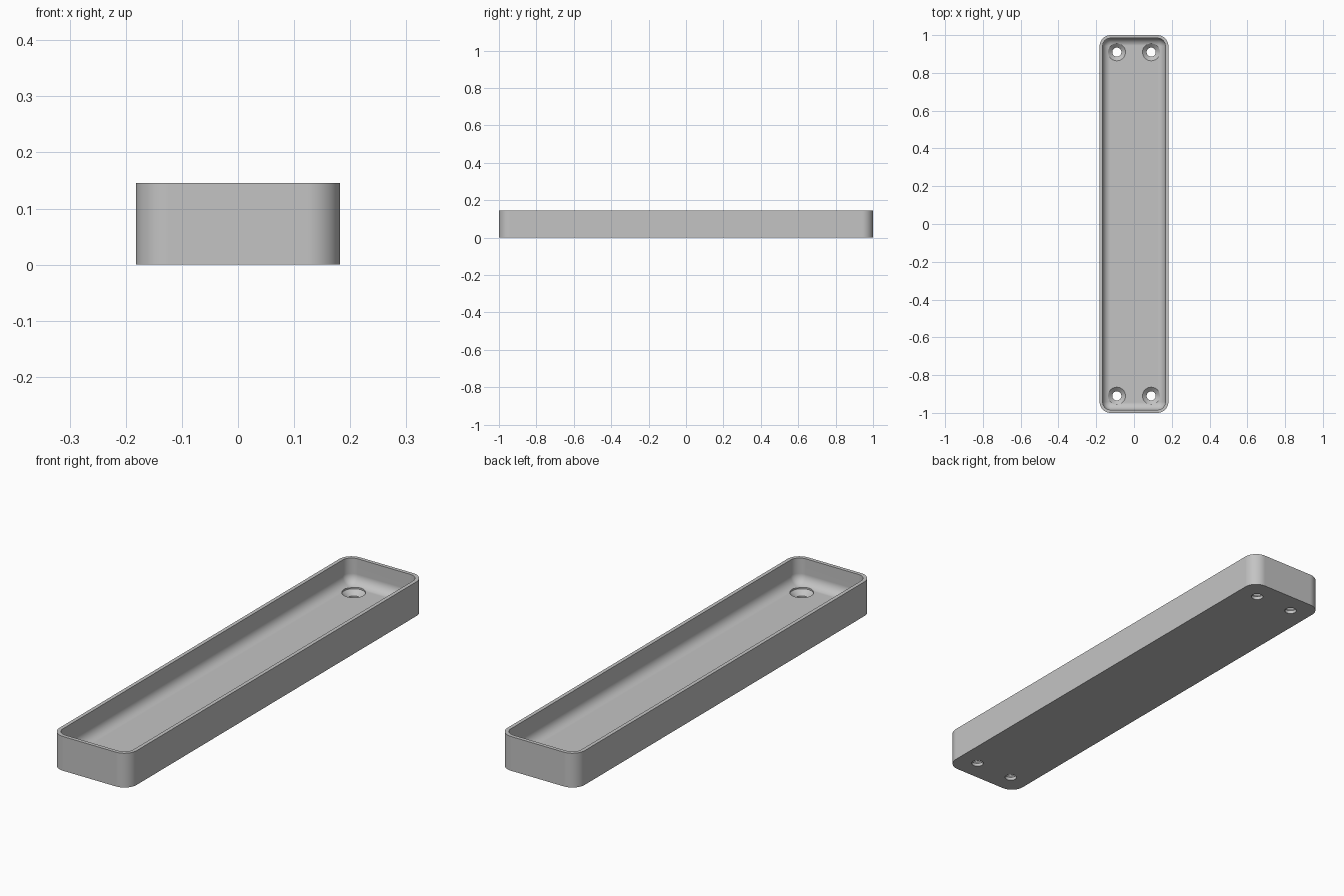
import bpy, bmesh, math

cube = bpy.data.objects.get("Cube")
if cube:
    bpy.data.objects.remove(cube, do_unlink=True)

HALF_X, HALF_Y, HEIGHT = 0.182, 1.0, 0.146
CORNER, WALL, FLOOR, FILLET = 0.058, 0.016, 0.039, 0.041
STEPS = 12

grey = bpy.data.materials.new("plain grey")
grey.use_nodes = True
grey.diffuse_color = (0.55, 0.55, 0.55, 1)
grey.node_tree.nodes["Principled BSDF"].inputs["Base Color"].default_value = grey.diffuse_color


def rounded_rectangle(inset):
    """Points of the outline, moved inwards by inset."""
    r = CORNER - inset
    points = []
    for quarter, (sx, sy) in enumerate([(1, 1), (-1, 1), (-1, -1), (1, -1)]):
        for i in range(STEPS + 1):
            a = math.pi / 2 * (quarter + i / STEPS)
            points.append((sx * (HALF_X - CORNER) + r * math.cos(a),
                           sy * (HALF_Y - CORNER) + r * math.sin(a)))
    return points


def circle(radius, count=40):
    return [(radius * math.cos(2 * math.pi * i / count),
             radius * math.sin(2 * math.pi * i / count)) for i in range(count)]


def loft(name, sections):
    """Closed solid through a list of (outline, z) sections."""
    bm = bmesh.new()
    rings = [[bm.verts.new((x, y, z)) for x, y in outline] for outline, z in sections]
    for low, high in zip(rings, rings[1:]):
        n = len(low)
        for i in range(n):
            j = (i + 1) % n
            bm.faces.new((low[i], low[j], high[j], high[i]))
    bm.faces.new(rings[0][::-1])
    bm.faces.new(rings[-1])
    bmesh.ops.recalc_face_normals(bm, faces=bm.faces)
    mesh = bpy.data.meshes.new(name)
    bm.to_mesh(mesh)
    bm.free()
    mesh.materials.append(grey)
    obj = bpy.data.objects.new(name, mesh)
    bpy.context.collection.objects.link(obj)
    return obj


# Tray: outer wall, rim, inner wall and a rounded transition to the floor
sections = [(rounded_rectangle(0), 0), (rounded_rectangle(0), HEIGHT),
            (rounded_rectangle(WALL), HEIGHT)]
for i in range(STEPS + 1):
    a = math.pi / 2 * i / STEPS
    sections.append((rounded_rectangle(WALL + FILLET * (1 - math.cos(a))),
                     FLOOR + FILLET * (1 - math.sin(a))))
tray = loft("tray", sections)
bpy.context.view_layer.objects.active = tray
tray.select_set(True)

# Countersunk screw holes near the four corners
for sx in (-1, 1):
    for sy in (-1, 1):
        cutter = loft("screw_hole_cutter", [
            (circle(0.024), -0.02), (circle(0.024), 0.014),
            (circle(0.046), 0.034), (circle(0.046), 0.1)])
        cutter.location = (sx * 0.091, sy * 0.91, 0)
        cutter.hide_render = True
        bpy.context.view_layer.update()
        cut = tray.modifiers.new("screw_hole", 'BOOLEAN')
        cut.operation = 'DIFFERENCE'
        cut.solver = 'EXACT'
        cut.object = cutter
        bpy.ops.object.modifier_apply(modifier=cut.name)
        bpy.data.objects.remove(cutter, do_unlink=True)

# Smooth rounded walls with crisp rims
bpy.ops.object.shade_smooth_by_angle(angle=math.radians(30))
weighted = tray.modifiers.new("even_shading", 'WEIGHTED_NORMAL')
weighted.keep_sharp = True
